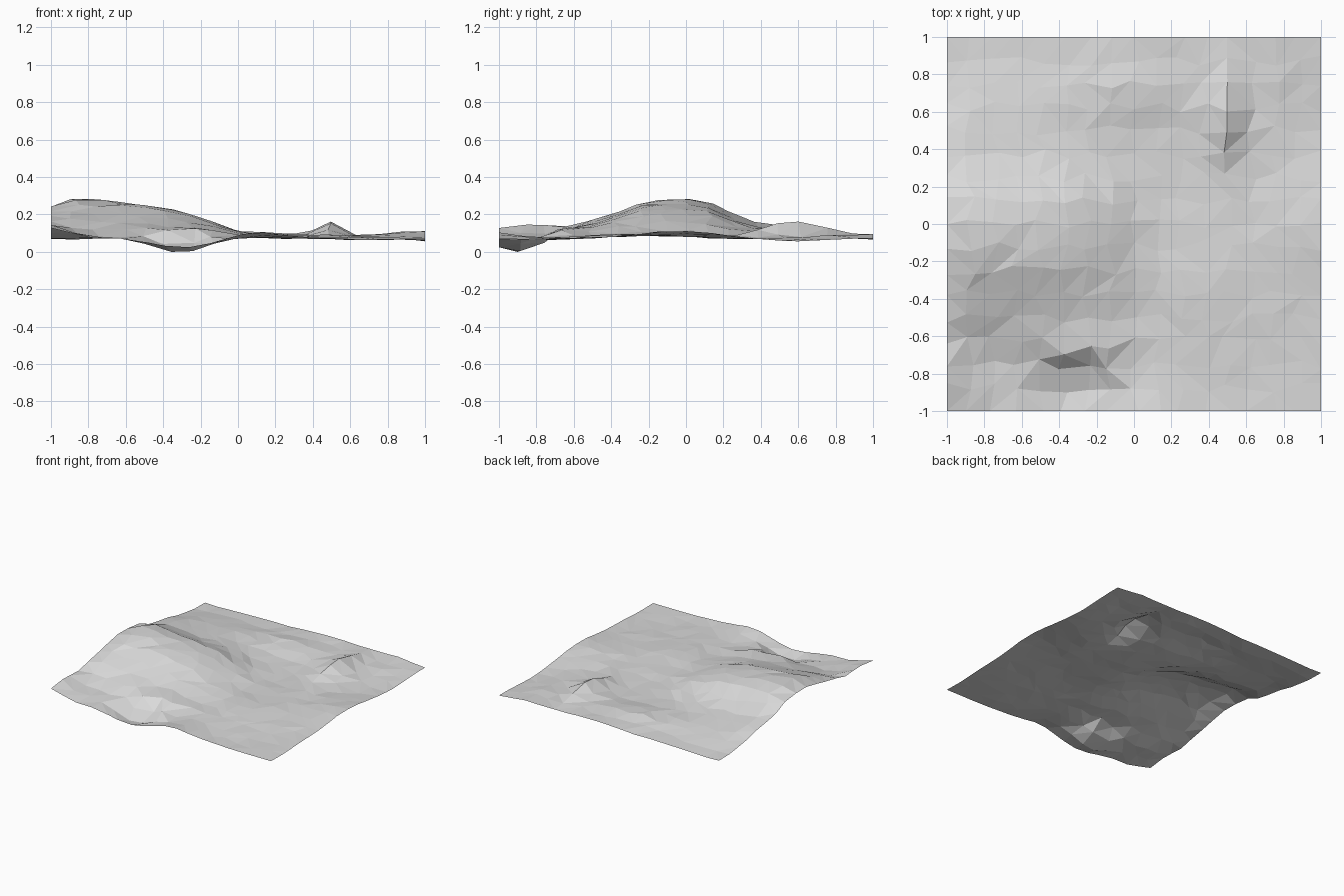
import bpy, bmesh, math, random

if "Cube" in bpy.data.objects:
    bpy.data.objects.remove(bpy.data.objects["Cube"])

random.seed(4)
N = 16  # cells per side of the faceted sheet

mat = bpy.data.materials.new("pale_grey")
mat.diffuse_color = (0.7, 0.7, 0.7, 1)
mat.use_nodes = True
mat.node_tree.nodes["Principled BSDF"].inputs["Base Color"].default_value = mat.diffuse_color


def interp(pts, x):
    for (a, p), (b, q) in zip(pts, pts[1:]):
        if x <= b:
            return p + (q - p) * max(0, (x - a) / (b - a))
    return pts[-1][1]


# Large hill: crest height along x, relative height across y
CREST = [(-1, .17), (-.88, .218), (-.4, .17), (-.2, .11), (0, .03), (.15, 0)]
CROSS = [(-.68, 0), (-.5, .38), (-.23, .87), (-.06, 1), (.08, .95),
         (.18, .76), (.3, .36), (.5, .2), (.7, .08), (.9, 0)]

# Smaller bumps and hollows: x, y, height, x spread, y spread
BUMPS = [
    (-1, -.84, .065, .085, .24),   # raised front left corner
    (-.3, -.85, -.07, .14, .1),    # pit near the front edge
    (-.3, -1, -.03, .2, .1),
    (-.3, -.66, .04, .25, .07),    # lip above the pit
    (.1, -1, .03, .14, .1),
    (.5, .57, .085, .08, .17),     # small ridge at the back right
    (.65, .45, -.025, .06, .18),
    (.8, .76, .015, .08, .12),
    (.95, .55, -.02, .1, .2),
    (1, -.03, .035, .18, .18),
    (.75, -.85, -.015, .3, .25),
    (.3, -.35, .016, .25, .2),
    (.05, -.55, -.01, .1, .2),
    (.15, .3, -.008, .25, .15),
    (0, .72, .032, .25, .1),
    (-.15, .45, -.008, .15, .08),
    (.17, 1, .016, .2, .12),
    (.74, 1, .015, .15, .1),
    (-.6, .65, .015, .2, .12),
    (-1, .42, .03, .12, .13),
    (1, 1, -.006, .2, .2),
    (-1, 1, -.01, .2, .2),
]


def height(x, y):
    z = .08 + interp(CREST, x) * interp(CROSS, y)
    for bx, by, h, sx, sy in BUMPS:
        z += h * math.exp(-((x - bx) / sx) ** 2 / 2 - ((y - by) / sy) ** 2 / 2)
    return z


# Terrain sheet with slightly irregular facets
bm = bmesh.new()
grid = []
for j in range(N + 1):
    row = []
    for i in range(N + 1):
        x, y = -1 + 2 * i / N, -1 + 2 * j / N
        if 0 < i < N:
            x += random.uniform(-.03, .03)
        if 0 < j < N:
            y += random.uniform(-.028, .028)
        z = height(x, y) + random.uniform(-.004, .004)
        # Pull the lip forward over the pit
        if -.74 < y < -.6 and abs(x + .26) < .2:
            y -= .05
        row.append(bm.verts.new((x, y, z)))
    grid.append(row)

for j in range(N):
    for i in range(N):
        a, b = grid[j][i], grid[j][i + 1]
        c, d = grid[j + 1][i + 1], grid[j + 1][i]
        # Split each cell along its flatter diagonal
        if abs(a.co.z - c.co.z) < abs(b.co.z - d.co.z):
            bm.faces.new((a, b, c))
            bm.faces.new((a, c, d))
        else:
            bm.faces.new((a, b, d))
            bm.faces.new((b, c, d))

# Rest the lowest point on the ground
low = min(v.co.z for v in bm.verts)
for v in bm.verts:
    v.co.z -= low

me = bpy.data.meshes.new("terrain")
bm.to_mesh(me)
bm.free()
me.materials.append(mat)
ob = bpy.data.objects.new("terrain", me)
bpy.context.collection.objects.link(ob)
